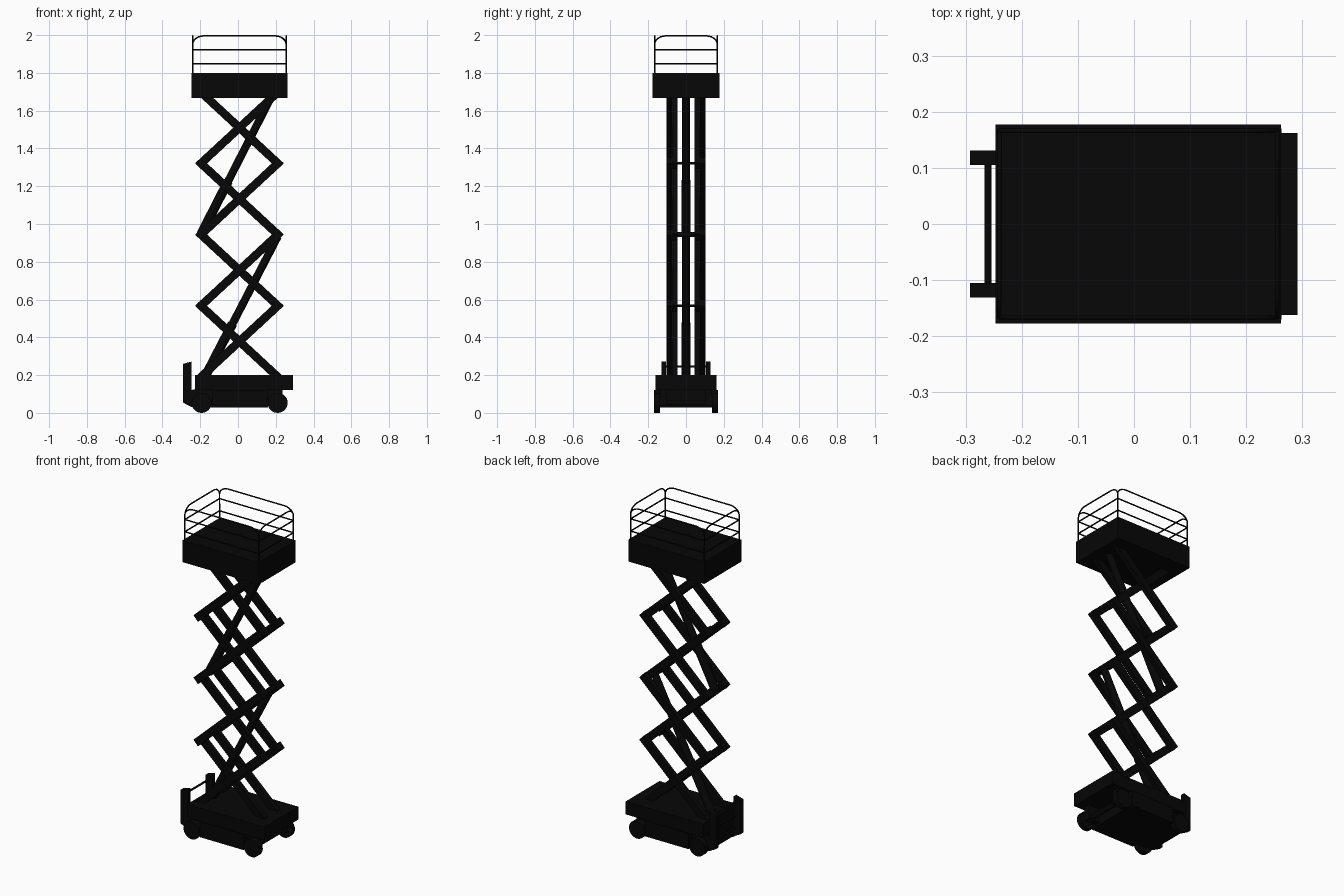
import bpy, bmesh, math
from mathutils import Vector, Matrix

if "Cube" in bpy.data.objects:
    bpy.data.objects.remove(bpy.data.objects["Cube"])

black = bpy.data.materials.new("black_paint")
black.diffuse_color = (0.002, 0.002, 0.002, 1)
black.use_nodes = True
black.node_tree.nodes["Principled BSDF"].inputs["Base Color"].default_value = black.diffuse_color


def finish(name, bm, smooth=False):
    bmesh.ops.recalc_face_normals(bm, faces=bm.faces)
    me = bpy.data.meshes.new(name)
    bm.to_mesh(me)
    bm.free()
    ob = bpy.data.objects.new(name, me)
    bpy.context.collection.objects.link(ob)
    me.materials.append(black)
    if smooth:
        bpy.ops.object.select_all(action='DESELECT')
        ob.select_set(True)
        bpy.context.view_layer.objects.active = ob
        bpy.ops.object.shade_smooth_by_angle(angle=math.radians(40))
    return ob


def box(name, x0, x1, y0, y1, z0, z1):
    bm = bmesh.new()
    m = Matrix.LocRotScale(Vector((x0 + x1, y0 + y1, z0 + z1)) / 2, None,
                           Vector((x1 - x0, y1 - y0, z1 - z0)))
    bmesh.ops.create_cube(bm, size=1, matrix=m)
    return finish(name, bm)


def rod(name, a, b, r, sides=16):
    a, b = Vector(a), Vector(b)
    d = b - a
    m = Matrix.Translation((a + b) / 2) @ d.to_track_quat('Z', 'Y').to_matrix().to_4x4()
    bm = bmesh.new()
    bmesh.ops.create_cone(bm, cap_ends=True, segments=sides, radius1=r, radius2=r,
                          depth=d.length, matrix=m)
    return finish(name, bm, True)


def prism(name, pts, y0, y1):
    # x-z profile extruded along y
    bm = bmesh.new()
    f = bm.faces.new([bm.verts.new((x, y0, z)) for x, z in pts])
    g = bmesh.ops.extrude_face_region(bm, geom=[f])
    bmesh.ops.translate(bm, vec=(0, y1 - y0, 0),
                        verts=[v for v in g['geom'] if isinstance(v, bmesh.types.BMVert)])
    return finish(name, bm)


def bar(name, a, b, half, ext, y0, y1):
    # flat scissor arm between two x-z joints
    a, b = Vector(a), Vector(b)
    d = (b - a).normalized()
    n = Vector((-d.y, d.x)) * half
    a, b = a - d * ext, b + d * ext
    return prism(name, [a + n, b + n, b - n, a - n], y0, y1)


def tube(name, pts, r):
    cu = bpy.data.curves.new(name, 'CURVE')
    cu.dimensions = '3D'
    cu.bevel_depth = r
    cu.bevel_resolution = 2
    cu.use_fill_caps = True
    s = cu.splines.new('POLY')
    s.points.add(len(pts) - 1)
    for p, c in zip(s.points, pts):
        p.co = (*c, 1)
    cu.materials.append(black)
    ob = bpy.data.objects.new(name, cu)
    bpy.context.collection.objects.link(ob)


# base: upper cover, chassis core and side panels
box("base_cover", -0.228, 0.291, -0.162, 0.162, 0.122, 0.2)
box("chassis", -0.24, 0.16, -0.13, 0.13, 0.028, 0.123)
box("side_panels", -0.135, 0.155, -0.17, 0.17, 0.028, 0.122)

# wheels, hubs, mounts and axles
for x in (-0.193, 0.21):
    rod("axle", (x, -0.14, 0.053), (x, 0.14, 0.053), 0.014)
    for s in (-1, 1):
        rod("wheel", (x, s * 0.138, 0.053), (x, s * 0.17, 0.053), 0.053, 32)
for s in (-1, 1):
    box("wheel_mount", 0.15, 0.235, *sorted((s * 0.1, s * 0.137)), 0.04, 0.123)

# entry ladder at the left end
post = [(-0.292, 0.055), (-0.292, 0.259), (-0.245, 0.272), (-0.245, 0.12),
        (-0.23, 0.12), (-0.23, 0.03), (-0.245, 0.03)]
for s in (-1, 1):
    prism("ladder_post", post, *sorted((s * 0.105, s * 0.131)))
for z in (0.09, 0.165, 0.245):
    rod("ladder_rung", (-0.26, -0.11, z), (-0.26, 0.11, z), 0.006)

# scissor stack
XL, XR = -0.196, 0.211
Z = [0.19 + 0.377 * i for i in range(5)]
for i in range(4):
    for s in (-1, 1):
        bar("outer_arm", (XL, Z[i]), (XR, Z[i + 1]), 0.022, 0.021,
            *sorted((s * 0.0745, s * 0.103)))
        bar("inner_arm", (XR, Z[i]), (XL, Z[i + 1]), 0.022, 0.021,
            *sorted((s * 0.046, s * 0.0745)))
for z in Z[1:4]:
    for x in (XL, XR):
        rod("joint_pin", (x, -0.103, z), (x, 0.103, z), 0.006)

# lift cylinders: barrel, rod and mounting cross tubes
for a, b in (((-0.175, 0, 0.19), (XR, 0, 0.935)), ((XL, 0, 0.945), (0.185, 0, 1.69))):
    a, b = Vector(a), Vector(b)
    rod("cylinder_barrel", a, a.lerp(b, 0.38), 0.025, 20)
    rod("cylinder_rod", a.lerp(b, 0.36), b, 0.021, 20)
for x in (XL, XR):
    rod("cylinder_mount", (x, -0.047, Z[2]), (x, 0.047, Z[2]), 0.013)

# work platform
box("platform", -0.247, 0.262, -0.177, 0.177, 1.667, 1.8)


# guard rails: rounded loop plus two straight rails per side
def guard(p, q):
    p, q = Vector(p), Vector(q)
    d = (q - p).normalized()
    r, h, top, k = 0.06, 0.045, 1.996, 6
    up = Vector((0, 0, 1))
    arc = [(r - r * math.cos(t), top - h + h * math.sin(t))
           for t in (math.pi / 2 * i / k for i in range(k + 1))]
    pts = [p + up * 1.79] + [p + d * u + up * z for u, z in arc]
    pts += [q - d * u + up * z for u, z in reversed(arc)] + [q + up * 1.79]
    tube("guard_loop", pts, 0.004)
    for z in (1.849, 1.923):
        tube("guard_rail", [p + up * z, q + up * z], 0.004)


x0, x1, y = -0.24, 0.255, 0.166
for s in (-1, 1):
    guard((x0, s * y, 0), (x1, s * y, 0))
for x in (x0, x1):
    guard((x, -y, 0), (x, y, 0))
